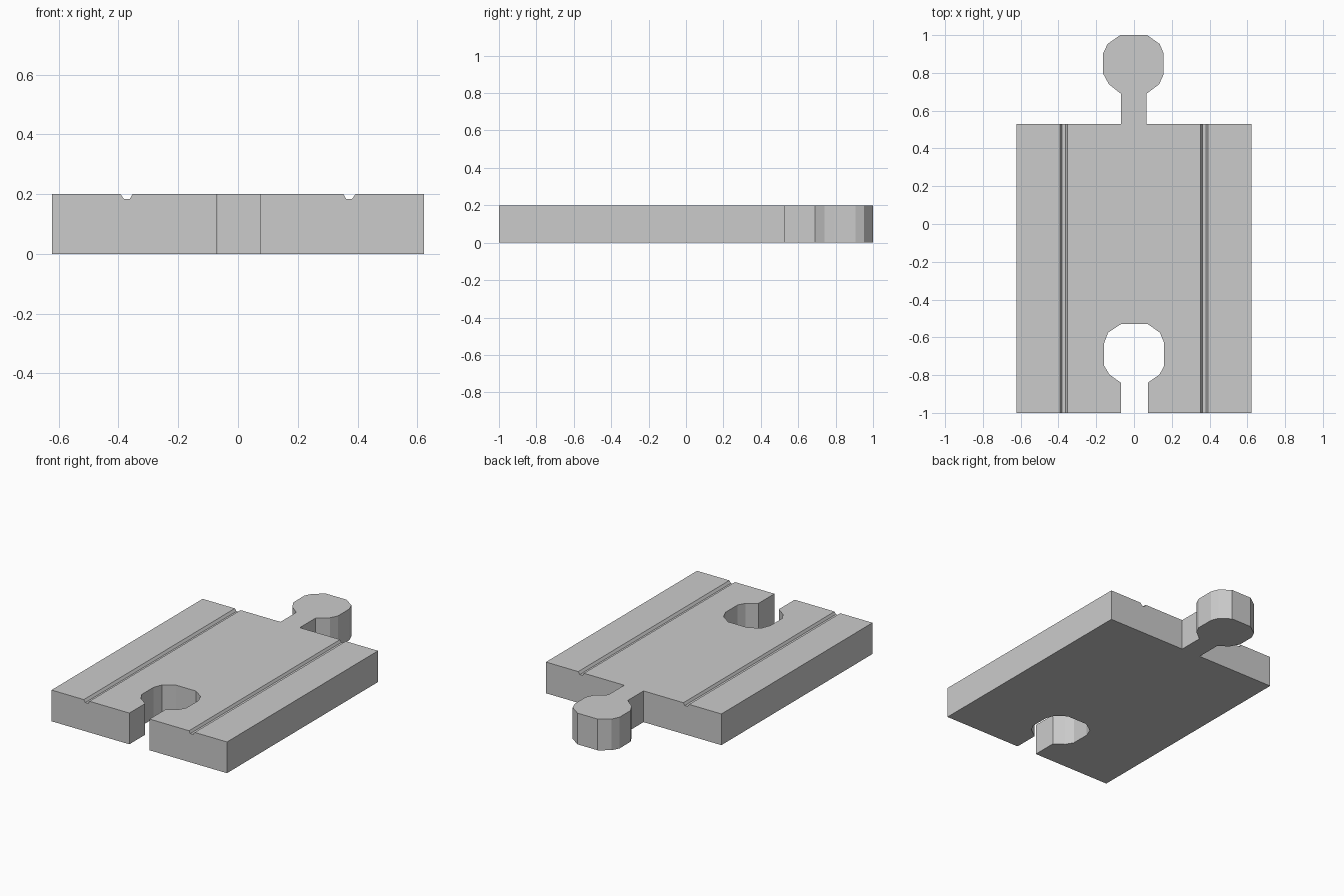
import bpy, bmesh

if "Cube" in bpy.data.objects:
    bpy.data.objects.remove(bpy.data.objects["Cube"])

H = 0.2  # plate thickness


def prism(name, pts, vec):
    """Extrude a closed 3D polygon along vec into a solid object."""
    bm = bmesh.new()
    face = bm.faces.new([bm.verts.new(p) for p in pts])
    ext = bmesh.ops.extrude_face_region(bm, geom=[face])
    moved = [g for g in ext["geom"] if isinstance(g, bmesh.types.BMVert)]
    bmesh.ops.translate(bm, verts=moved, vec=vec)
    bmesh.ops.recalc_face_normals(bm, faces=bm.faces)
    mesh = bpy.data.meshes.new(name)
    bm.to_mesh(mesh)
    bm.free()
    obj = bpy.data.objects.new(name, mesh)
    bpy.context.collection.objects.link(obj)
    return obj


# Outline: socket, right side, then connector knob, then left side
socket = [(-0.07, -1), (-0.07, -0.84), (-0.13, -0.797), (-0.158, -0.75),
          (-0.158, -0.63), (-0.137, -0.575), (-0.069, -0.53),
          (0.073, -0.53), (0.137, -0.575), (0.16, -0.63), (0.16, -0.75),
          (0.135, -0.797), (0.073, -0.84), (0.073, -1)]
knob = [(0.067, 0.53), (0.067, 0.69), (0.133, 0.74), (0.156, 0.79),
        (0.156, 0.905), (0.136, 0.953), (0.07, 1.0),
        (-0.073, 1.0), (-0.14, 0.953), (-0.163, 0.905), (-0.163, 0.795),
        (-0.133, 0.74), (-0.07, 0.69), (-0.07, 0.53)]
outline = (socket + [(0.622, -1), (0.622, 0.53)] + knob
           + [(-0.622, 0.53), (-0.622, -1)])
track = prism("track_plate", [(x, y, 0) for x, y in outline], (0, 0, H))

# Two shallow wheel grooves, mirrored left and right
groove = [(0.344, 0.216), (0.362, 0.184), (0.382, 0.184), (0.404, 0.216)]
for side, s in (("left", -1), ("right", 1)):
    cutter = prism(side + "_groove_cutter",
                   [(s * x, -1.1, z) for x, z in groove], (0, 1.8, 0))
    cutter.hide_render = True
    cutter.hide_set(True)
    mod = track.modifiers.new(side + "_groove", "BOOLEAN")
    mod.operation = "DIFFERENCE"
    mod.solver = "EXACT"
    mod.object = cutter
